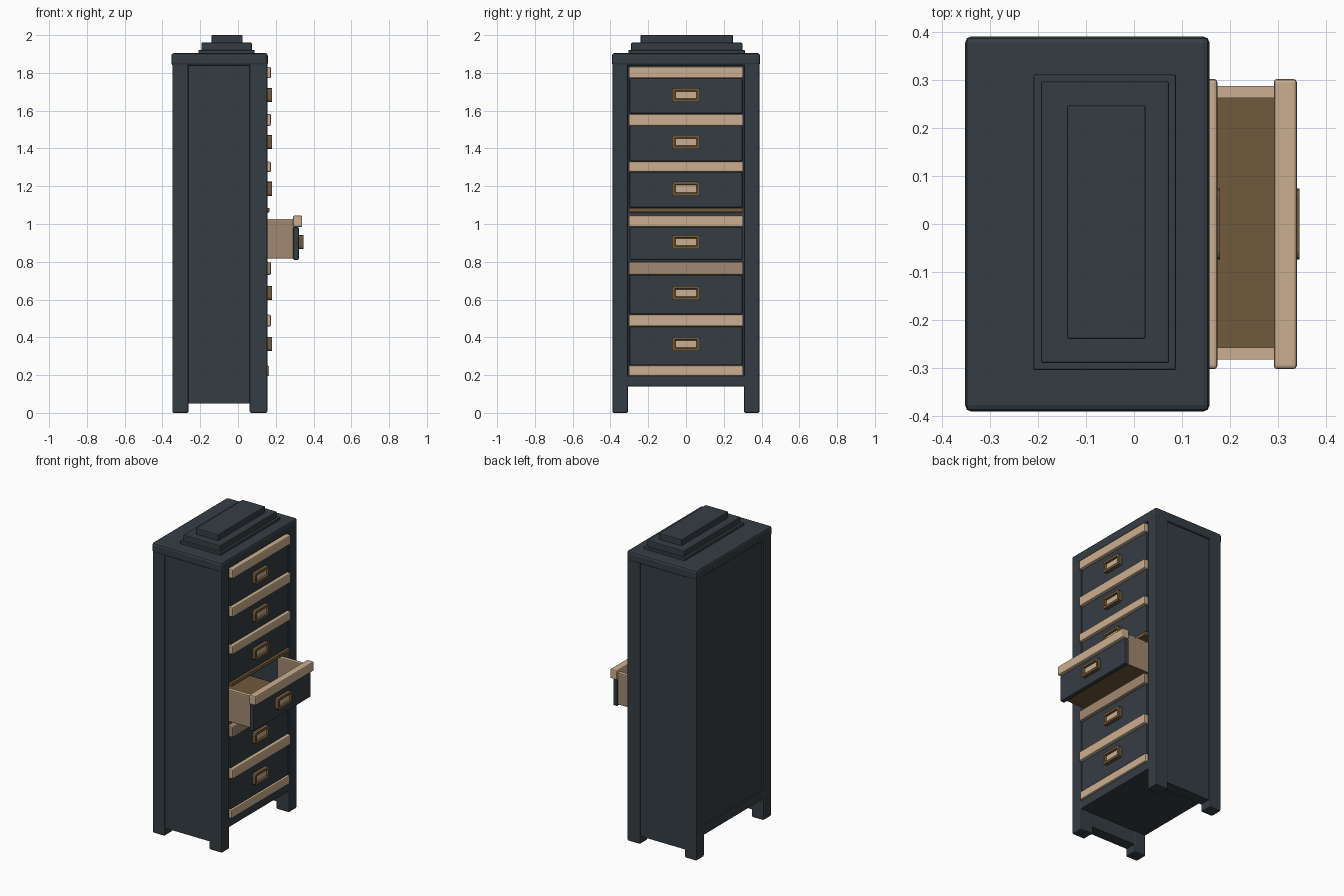
import bpy, bmesh

cube = bpy.data.objects.get("Cube")
if cube:
    bpy.data.objects.remove(cube, do_unlink=True)


def make_material(name, rgb):
    m = bpy.data.materials.new(name)
    m.use_nodes = True
    m.diffuse_color = (*rgb, 1)
    m.node_tree.nodes["Principled BSDF"].inputs["Base Color"].default_value = (*rgb, 1)
    return m


SLATE = make_material("dark slate", (0.036, 0.047, 0.057))
TAN = make_material("pale tan", (0.60, 0.43, 0.28))
MID = make_material("shaded tan", (0.36, 0.25, 0.165))
BROWN = make_material("brown wood", (0.16, 0.10, 0.045))


def finish(name, bm, mats, bevel=0.0):
    mesh = bpy.data.meshes.new(name)
    bm.to_mesh(mesh)
    bm.free()
    obj = bpy.data.objects.new(name, mesh)
    bpy.context.collection.objects.link(obj)
    for m in mats:
        mesh.materials.append(m)
    if bevel:
        mod = obj.modifiers.new("soft edges", "BEVEL")
        mod.width = bevel
        mod.segments = 2
    return obj


def box_mesh(x, y, z):
    bm = bmesh.new()
    bmesh.ops.create_cube(bm, size=1)
    for v in bm.verts:
        v.co = [lo + (c + 0.5) * (hi - lo) for c, (lo, hi) in zip(v.co, (x, y, z))]
    return bm


def box(name, x, y, z, mat, bevel=0.004):
    return finish(name, box_mesh(x, y, z), [mat], bevel)


def handle(name, x, z):
    """Brown surround with a sunken tan plate."""
    bm = box_mesh((x - 0.005, x + 0.024), (-0.074, 0.074), (z - 0.038, z + 0.038))
    bm.normal_update()
    front = max(bm.faces, key=lambda f: f.normal.x)
    bmesh.ops.bevel(bm, geom=[e for e in bm.edges
                              if abs(e.verts[0].co.x - e.verts[1].co.x) > 0.01],
                    offset=0.014, segments=2, profile=0.5, affect="EDGES")
    bm.normal_update()
    front = max(bm.faces, key=lambda f: f.normal.x)
    bmesh.ops.inset_region(bm, faces=[front], thickness=0.016)
    bmesh.ops.inset_region(bm, faces=[front], thickness=0.003, depth=-0.012)
    front.material_index = 1
    finish(name, bm, [BROWN, TAN])


def drawer_face(name, x, low, high, strip_top, strip_mat, handle_z):
    box(name + "_front", (x - 0.03, x), (-0.299, 0.299), (low, high), SLATE, 0.006)
    box(name + "_strip", (x - 0.03, x + 0.018), (-0.303, 0.303), (high, strip_top), strip_mat, 0.007)
    handle(name + "_handle", x, handle_z)


# Corner posts and side panels
for side, s in (("right", -1), ("left", 1)):
    for end, x in (("rear", (-0.348, -0.262)), ("drawer_side", (0.062, 0.155))):
        box(f"{side}_{end}_post", x, sorted((s * 0.307, s * 0.389)), (0, 1.86), SLATE, 0.008)
    box(f"{side}_panel", (-0.30, 0.10), sorted((s * 0.31, s * 0.381)), (0.05, 1.86), SLATE, 0)

# Back panel, rails and the solid core on either side of the open bay
box("back_panel", (-0.338, -0.30), (-0.32, 0.32), (0.15, 1.86), SLATE, 0)
box("back_bottom_rail", (-0.346, -0.31), (-0.32, 0.32), (0.14, 0.20), SLATE)
box("front_bottom_rail", (0.06, 0.153), (-0.32, 0.32), (0.14, 0.196), SLATE)
box("lower_core", (-0.32, 0.135), (-0.33, 0.33), (0.142, 0.802), SLATE, 0)
box("upper_core", (-0.32, 0.135), (-0.33, 0.33), (1.085, 1.85), SLATE, 0)

# Top slab and stepped crown
box("top_slab", (-0.353, 0.158), (-0.392, 0.392), (1.838, 1.905), SLATE, 0.014)
box("crown_base", (-0.21, 0.088), (-0.305, 0.312), (1.89, 1.921), SLATE)
box("crown_middle", (-0.194, 0.073), (-0.29, 0.298), (1.91, 1.96), SLATE)
box("crown_top", (-0.14, 0.024), (-0.24, 0.248), (1.95, 2.0), SLATE)

# Closed drawers
closed = [
    (1.585, 1.772, 1.832, 1.683),
    (1.332, 1.52, 1.583, 1.434),
    (1.087, 1.275, 1.33, 1.186),
    (0.522, 0.73, 0.80, 0.635),
    (0.252, 0.457, 0.52, 0.365),
]
for i, (low, high, top, hz) in enumerate(closed):
    drawer_face(f"drawer_{i + 1}", 0.156, low, high, top, MID if i == 3 else TAN, hz)
box("bottom_strip", (0.12, 0.165), (-0.303, 0.303), (0.196, 0.25), TAN, 0.006)
box("bay_lintel", (0.08, 0.168), (-0.303, 0.303), (1.062, 1.086), BROWN)

# Open drawer
drawer_face("open_drawer", 0.322, 0.81, 0.984, 1.045, TAN, 0.905)
box("open_drawer_floor", (-0.29, 0.30), (-0.28, 0.285), (0.818, 0.838), BROWN, 0)
for side, y in (("right", (-0.283, -0.258)), ("left", (0.263, 0.288))):
    box(f"open_drawer_{side}_wall", (0.10, 0.298), y, (0.82, 1.022), MID, 0.003)
    box(f"open_drawer_{side}_rim", (0.10, 0.298), y, (1.02, 1.026), TAN, 0)
